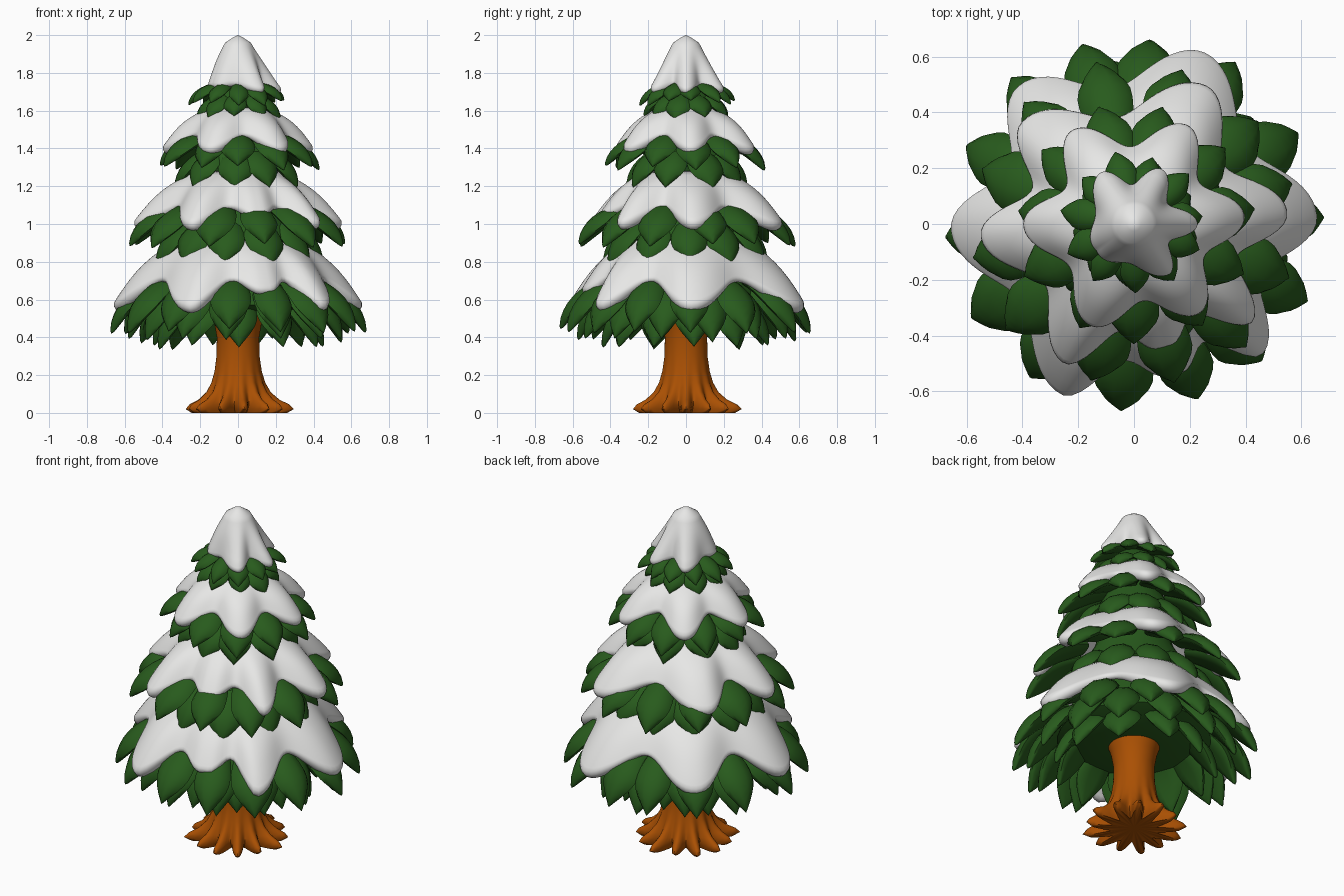
import bpy, bmesh, math, random
from mathutils import Vector

if "Cube" in bpy.data.objects:
    bpy.data.objects.remove(bpy.data.objects["Cube"])

random.seed(4)
TAU = math.tau


def material(name, rgb):
    m = bpy.data.materials.new(name)
    m.diffuse_color = (*rgb, 1)
    m.use_nodes = True
    m.node_tree.nodes["Principled BSDF"].inputs["Base Color"].default_value = m.diffuse_color
    return m


GREEN = material("needle green", (0.021, 0.104, 0.012))
SNOW = material("snow white", (0.80, 0.80, 0.79))
BARK = material("bark brown", (0.40, 0.080, 0.001))


def loft(bm, rings, start=None, end=None):
    """Skin closed rings of points, fanning to optional end points."""
    vs = [[bm.verts.new(p) for p in ring] for ring in rings]
    n = len(vs[0])
    for a, b in zip(vs, vs[1:]):
        for i in range(n):
            j = (i + 1) % n
            bm.faces.new((a[i], a[j], b[j], b[i]))
    for ring, tip in ((vs[0], start), (vs[-1], end)):
        if tip is not None:
            c = bm.verts.new(tip)
            for i in range(n):
                bm.faces.new((ring[i], ring[(i + 1) % n], c))


def finish(bm, name, mat, angle=50):
    bmesh.ops.recalc_face_normals(bm, faces=bm.faces)
    me = bpy.data.meshes.new(name)
    bm.to_mesh(me)
    bm.free()
    me.materials.append(mat)
    ob = bpy.data.objects.new(name, me)
    bpy.context.collection.objects.link(ob)
    bpy.ops.object.select_all(action='DESELECT')
    ob.select_set(True)
    bpy.context.view_layer.objects.active = ob
    bpy.ops.object.shade_smooth_by_angle(angle=math.radians(angle))


def polar(r, a, z):
    return Vector((r * math.cos(a), r * math.sin(a), z))


# Trunk: (height, radius between roots, radius along roots)
TRUNK = [(0.0, .13, .25), (.02, .15, .282), (.045, .165, .262), (.07, .163, .215), (.11, .152, .172),
         (.16, .137, .144), (.22, .124, .126), (.3, .114, .114), (.4, .112, .112), (.48, .126, .126),
         (.58, .16, .16)]
rings = []
for z, lo, hi in TRUNK:
    ring = []
    for i in range(130):
        a = TAU * i / 130
        w = 0.5 + 0.5 * math.cos(13 * a)
        reach = 1 + 0.06 * math.sin(5 * a + 1) * (hi - lo) / .14
        ring.append(polar(lo + (hi * reach - lo) * w, a, z))
    rings.append(ring)
bm = bmesh.new()
loft(bm, rings, (0, 0, 0.015), (0, 0, .58))
finish(bm, "trunk", BARK, 60)

# Green core that the branches grow from
CORE = [(.1, .52), (.28, .52), (.42, .57), (.38, .70), (.28, .84), (.27, .88), (.34, .92), (.22, 1.13),
        (.19, 1.24), (.24, 1.32), (.15, 1.48), (.11, 1.56), (.15, 1.64), (.05, 1.8)]
bm = bmesh.new()
loft(bm, [[polar(r, TAU * i / 32, z) for i in range(32)] for r, z in CORE], (0, 0, .52), (0, 0, 1.82))
finish(bm, "branch_core", GREEN)


def leaf(bm, ang, root, tip, half, thick):
    """Plump pointed leaf that droops from root to tip, given as (radius, height)."""
    rings, steps, sides = [], 10, 10
    p0, p2 = Vector(root), Vector(tip)
    p1 = (p0 + p2) / 2 + Vector((.2, .14)) * (p2 - p0).length
    out, side = polar(1, ang, 0), polar(1, ang + math.pi / 2, 0)
    for k in range(steps):
        t = 0.02 + 0.95 * k / (steps - 1)
        p = p0 * (1 - t) ** 2 + p1 * 2 * t * (1 - t) + p2 * t * t
        d = ((p1 - p0) * (1 - t) + (p2 - p1) * t).normalized()
        up = out * -d.y + Vector((0, 0, d.x))
        c = out * p.x + Vector((0, 0, p.y))
        w = 0.55 + 0.45 * math.sin(math.pi * t) if t < .5 else math.cos((t - .5) / .5 * math.pi / 2) ** 1.05
        ring = []
        for i in range(sides):
            s = TAU * i / sides
            ring.append(c + side * half * w * math.cos(s)
                        + up * thick * math.sqrt(w) * (math.sin(s) - 0.5 * math.cos(s) ** 2))
        rings.append(ring)
    loft(bm, rings, out * p0.x + Vector((0, 0, p0.y)), out * p2.x + Vector((0, 0, p2.y)))


def even(n, start):
    return [start + 360 * (i + random.uniform(-.1, .1)) / n for i in range(n)]


# Leaf rows: name, angles, root, tip, half width, thickness
BOTTOM = [2, 29, 58, 85, 106, 130, 155, 184, 210, 236, 266, 290, 313, 336]
ROWS = [("bottom_leaves_outer", BOTTOM, (.38, .71), (.668, .43), .108, .038),
        ("bottom_leaves_middle", even(13, 16), (.31, .69), (.57, .38), .106, .038),
        ("bottom_leaves_inner", even(11, 8), (.22, .63), (.44, .345), .105, .036),
        ("lower_leaves_outer", even(12, 12), (.28, 1.10), (.585, .885), .103, .036),
        ("lower_leaves_inner", even(11, 0), (.22, 1.02), (.435, .77), .105, .036),
        ("upper_leaves_outer", even(11, 10), (.16, 1.475), (.425, 1.295), .088, .032),
        ("upper_leaves_inner", even(9, 24), (.13, 1.39), (.32, 1.19), .095, .032),
        ("crown_leaves_outer", even(11, 8), (.08, 1.74), (.255, 1.64), .054, .022),
        ("crown_leaves_inner", even(9, 25), (.08, 1.68), (.218, 1.56), .064, .024)]
for name, angles, root, tip, half, thick in ROWS:
    bm = bmesh.new()
    for deg in angles:
        end = (tip[0] + random.uniform(-.012, .012), tip[1] + random.uniform(-.015, .015))
        leaf(bm, math.radians(deg), root, end, half * random.uniform(.92, 1.08), thick)
    finish(bm, name, GREEN, 60)


def snow(name, lobes, top, valley, tip, thick, bulge, lift, pole=None):
    """Blanket of snow whose lower edge runs out into drooping lobes."""
    n = 144
    sections = []
    for i in range(n):
        deg = 360 * i / n
        for k, (a0, s0) in enumerate(lobes):
            a1, s1 = lobes[(k + 1) % len(lobes)]
            u = ((deg - a0) % 360) / ((a1 - a0) % 360)
            if u < 1:
                break
        w = (0.5 + 0.5 * math.cos(TAU * u)) ** 1.05 * (s0 + (s1 - s0) * u)
        a, v = Vector(top), Vector(valley)
        e = v.lerp(Vector(tip), w)
        d, dv = (e - a).normalized(), (v - a).normalized()
        nrm, nv = Vector((-d.y, d.x)), Vector((-dv.y, dv.x))
        h = thick + lift * w
        sec = [Vector((top[0] * .9, pole - .012))] if pole else []
        for k in range(9):                       # upper surface
            t = k / 8
            p, m = a.lerp(e, t), nrm
            if pole:                             # lobes only spread near the edge
                p, m = a.lerp(v.lerp(e, t), t), nv.lerp(nrm, t)
            sec.append(p + m * (thick + (bulge + lift * w * .5) * math.sin(math.pi * t) + lift * w * t))
        for k in range(1, 6):                    # rounded lip
            s = math.pi * k / 6
            sec.append(e + nrm * (h * (.5 + .5 * math.cos(s))) + d * (.55 * h * math.sin(s)))
        sec += [e, a.lerp(e, .5), a]             # underside
        sections.append([polar(p.x, math.radians(deg), p.y) for p in sec])
    rings = [list(r) for r in zip(*sections)]
    bm = bmesh.new()
    if pole:
        loft(bm, rings, (0, 0, pole), (0, 0, top[1]))
    else:
        loft(bm, rings + [rings[0]])
        bmesh.ops.remove_doubles(bm, verts=bm.verts, dist=1e-5)
    finish(bm, name, SNOW, 80)


# Snow on each tier: lobes are (angle, length)
snow("bottom_snow", [(2, 1), (68, 1.05), (130, .93), (181, 1), (248, 1.05), (286, .4), (314, 1)],
     (.27, .90), (.455, .70), (.59, .55), .042, .018, .034)
snow("lower_snow", [(4, 1), (62, 1.05), (138, .95), (184, 1), (244, 1.05), (284, .4), (320, 1)],
     (.19, 1.25), (.35, 1.085), (.49, .98), .042, .016, .03)
snow("upper_snow", [(4, 1), (61, 1.05), (124, 1.05), (180, 1), (247, 1), (307, 1)],
     (.12, 1.59), (.245, 1.465), (.342, 1.38), .038, .014, .026)
snow("top_snow", [(0, 1.1), (63, 1), (124, 1), (215, .3), (305, 1)],
     (.028, 1.945), (.1, 1.745), (.18, 1.705), .043, .01, 0, 2.0)
